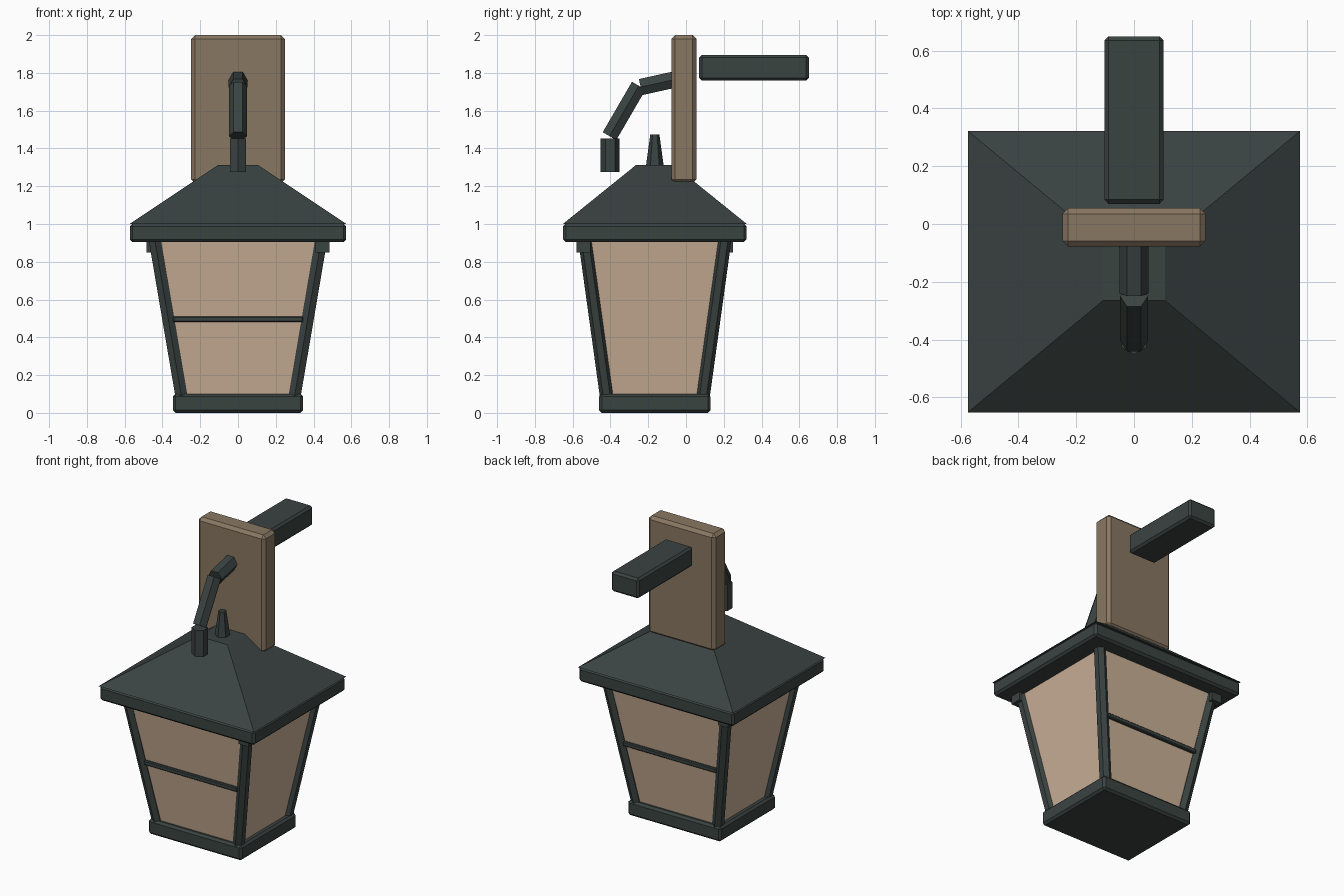
import bpy, bmesh, math
from mathutils import Vector, Matrix

if "Cube" in bpy.data.objects:
    bpy.data.objects.remove(bpy.data.objects["Cube"])

CY = -0.165  # y centre of the lantern body


def material(name, rgb):
    m = bpy.data.materials.new(name)
    m.diffuse_color = (*rgb, 1)
    m.use_nodes = True
    m.node_tree.nodes["Principled BSDF"].inputs["Base Color"].default_value = m.diffuse_color
    return m


IRON = material("dark_iron", (0.042, 0.056, 0.053))
WOOD = material("brown_wood", (0.25, 0.185, 0.122))
GLASS = material("warm_glass", (0.60, 0.44, 0.315))


def finish(bm, name, mat):
    bmesh.ops.recalc_face_normals(bm, faces=bm.faces)
    me = bpy.data.meshes.new(name)
    bm.to_mesh(me)
    bm.free()
    me.materials.append(mat)
    ob = bpy.data.objects.new(name, me)
    bpy.context.collection.objects.link(ob)
    return ob


def box(name, lo, hi, mat, bevel=0.0):
    """Box between two corners, with chamfered edges."""
    lo, hi = Vector(lo), Vector(hi)
    bm = bmesh.new()
    mtx = Matrix.Translation((lo + hi) / 2) @ Matrix.Diagonal((*(hi - lo), 1))
    bmesh.ops.create_cube(bm, size=1, matrix=mtx)
    if bevel:
        bmesh.ops.bevel(bm, geom=bm.edges[:], offset=bevel, segments=1, affect='EDGES')
    return finish(bm, name, mat)


def frustum(name, z0, half0, z1, half1, mat):
    """Four-sided tapered block centred on the lantern axis."""
    bm = bmesh.new()
    bmesh.ops.create_cube(bm, size=2)
    for v in bm.verts:
        z, h = (z1, half1) if v.co.z > 0 else (z0, half0)
        v.co = (v.co.x * h[0], CY + v.co.y * h[1], z)
    return finish(bm, name, mat)


def rod(name, a, b, r0, r1, side, mat):
    """Six-sided rod from a to b with one corner pointing along 'side'."""
    a, b = Vector(a), Vector(b)
    w = (b - a).normalized()
    u = Vector(side)
    u = (u - w * u.dot(w)).normalized()
    v = w.cross(u)
    bm = bmesh.new()
    rings = []
    for p, r in ((a, r0), (b, r1)):
        rings.append([bm.verts.new(p + r * (u * math.cos(i * math.pi / 3) + v * math.sin(i * math.pi / 3)))
                      for i in range(6)])
    for i in range(6):
        j = (i + 1) % 6
        bm.faces.new((rings[0][i], rings[0][j], rings[1][j], rings[1][i]))
    bm.faces.new(rings[0])
    bm.faces.new(rings[1])
    return finish(bm, name, mat)


X, Y = (1, 0, 0), (0, 1, 0)

# Lantern body: base, glass, eave, roof, finial
box("base", (-0.345, -0.46, 0), (0.345, 0.13, 0.1), IRON, 0.014)
frustum("glass", 0.08, (0.305, 0.265), 0.92, (0.45, 0.385), GLASS)
box("eave", (-0.573, -0.65, 0.905), (0.573, 0.32, 1.002), IRON, 0.014)
frustum("roof", 1.0, (0.575, 0.487), 1.312, (0.107, 0.1), IRON)
rod("finial", (0, CY, 1.30), (0, CY, 1.475), 0.048, 0.024, Y, IRON)

# Corner posts
for sx, nx in ((-1, "left"), (1, "right")):
    for sy, ny in ((-1, "front"), (1, "back")):
        rod(f"post_{ny}_{nx}", (sx * 0.298, CY + sy * 0.253, 0.08),
            (sx * 0.441, CY + sy * 0.369, 0.92), 0.037, 0.037, Y, IRON)

# Post brackets on two opposite corners
for s, n in ((1, "front_right"), (-1, "back_left")):
    x, y = s * 0.447, CY - s * 0.377
    box(f"bracket_{n}", (x - 0.037, y - 0.037, 0.85), (x + 0.037, y + 0.037, 0.92), IRON)

# Glazing bars, front and back
for s, n in ((-1, "front"), (1, "back")):
    y = CY + s * 0.325
    box(f"glazing_bar_{n}", (-0.345, y - 0.017, 0.481), (0.345, y + 0.017, 0.511), IRON, 0.005)

# Wall plate and rear bar
box("wall_plate", (-0.248, -0.078, 1.215), (0.248, 0.055, 2.0), WOOD, 0.02)
box("rear_bar", (-0.103, 0.07, 1.76), (0.103, 0.65, 1.895), IRON, 0.014)

# Hooked arm
rod("arm_upper", (0, -0.05, 1.767), (0, -0.24, 1.725), 0.05, 0.05, X, IRON)
rod("arm_middle", (0, -0.25, 1.732), (0, -0.405, 1.465), 0.048, 0.048, X, IRON)
rod("arm_drop", (0, -0.402, 1.452), (0, -0.402, 1.275), 0.05, 0.05, Y, IRON)
